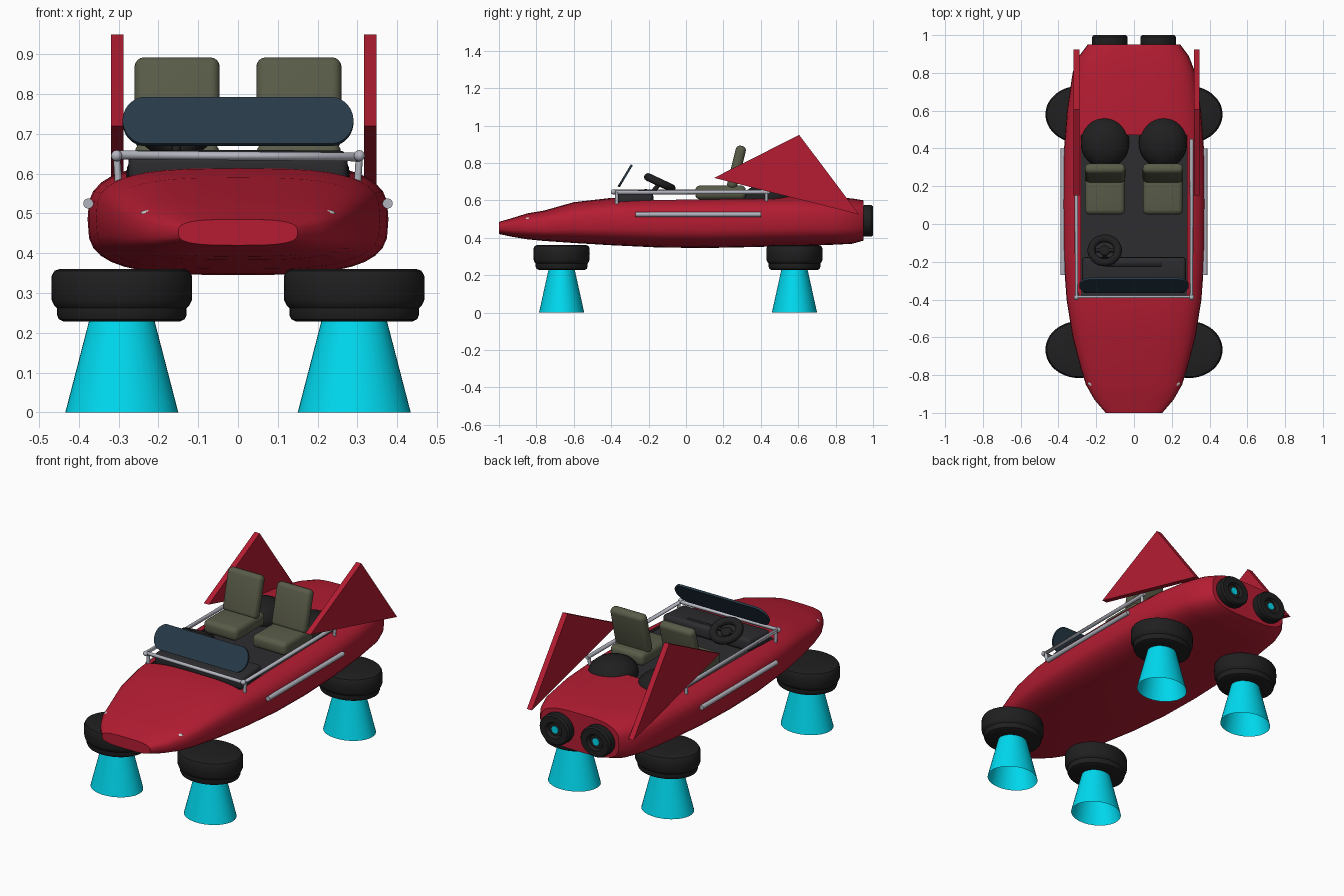
import bpy, bmesh
from math import radians, sin, cos, pi, copysign, atan2
from mathutils import Matrix, Vector

if "Cube" in bpy.data.objects:
    bpy.data.objects.remove(bpy.data.objects["Cube"])


def material(name, rgb):
    m = bpy.data.materials.new(name)
    m.diffuse_color = (*rgb, 1)
    m.use_nodes = True
    m.node_tree.nodes["Principled BSDF"].inputs["Base Color"].default_value = m.diffuse_color
    return m


RED = material("red paint", (0.46, 0.012, 0.032))
DARK = material("black rubber", (0.014, 0.014, 0.015))
TRIM = material("dark interior", (0.026, 0.026, 0.03))
OLIVE = material("olive leather", (0.10, 0.105, 0.065))
CYAN = material("cyan glow", (0.0, 0.70, 0.87))
GLASS = material("blue glass", (0.02, 0.042, 0.065))
CHROME = material("chrome", (0.45, 0.46, 0.52))
WHITE = material("lamp white", (0.8, 0.8, 0.8))


def finish(bm, name, mat, matrix=Matrix()):
    bmesh.ops.recalc_face_normals(bm, faces=bm.faces)
    bm.transform(matrix)
    me = bpy.data.meshes.new(name)
    bm.to_mesh(me)
    bm.free()
    me.materials.append(mat)
    ob = bpy.data.objects.new(name, me)
    bpy.context.collection.objects.link(ob)
    return ob


def place(loc, rx=0.0, scale=(1, 1, 1)):
    return Matrix.Translation(loc) @ Matrix.Rotation(radians(rx), 4, 'X') @ Matrix.Diagonal((*scale, 1))


def box(name, size, loc, mat, bevel=0.0, rx=0.0, segments=4):
    bm = bmesh.new()
    bmesh.ops.create_cube(bm, size=1, matrix=Matrix.Diagonal((*size, 1)))
    if bevel:
        bmesh.ops.bevel(bm, geom=bm.edges[:], offset=bevel, segments=segments, profile=0.5, affect='EDGES')
    return finish(bm, name, mat, place(loc, rx))


def loft(name, rings, mat, caps=True, closed=False, matrix=Matrix()):
    bm = bmesh.new()
    vs = [[bm.verts.new(p) for p in ring] for ring in rings]
    n = len(vs[0])
    pairs = list(zip(vs, vs[1:])) + ([(vs[-1], vs[0])] if closed else [])
    for a, b in pairs:
        for i in range(n):
            bm.faces.new((a[i], a[(i + 1) % n], b[(i + 1) % n], b[i]))
    if caps and not closed:
        bm.faces.new(vs[0])
        bm.faces.new(vs[-1])
    return finish(bm, name, mat, matrix)


def lathe(name, profile, loc, mat, rx=0.0, scale=(1, 1, 1), caps=True, closed=False, n=40):
    rings = [[(r * cos(2 * pi * i / n), r * sin(2 * pi * i / n), z) for i in range(n)] for r, z in profile]
    return loft(name, rings, mat, caps, closed, place(loc, rx, scale))


def ball(name, loc, radii, mat, rx=0.0):
    bm = bmesh.new()
    bmesh.ops.create_uvsphere(bm, u_segments=32, v_segments=16, radius=1)
    return finish(bm, name, mat, place(loc, rx, radii))


def tube(name, points, r, mat):
    cu = bpy.data.curves.new(name, 'CURVE')
    cu.dimensions = '3D'
    cu.bevel_depth, cu.bevel_resolution, cu.use_fill_caps = r, 4, True
    sp = cu.splines.new('POLY')
    sp.points.add(len(points) - 1)
    for p, co in zip(sp.points, points):
        p.co = (*co, 1)
    cu.materials.append(mat)
    ob = bpy.data.objects.new(name, cu)
    bpy.context.collection.objects.link(ob)


# Hull: y, half width, bottom, top of each section
sections = [(-1.0, 0.15, 0.42, 0.485), (-0.93, 0.21, 0.405, 0.505), (-0.85, 0.255, 0.392, 0.53),
            (-0.76, 0.283, 0.383, 0.545), (-0.6, 0.325, 0.372, 0.59), (-0.4, 0.357, 0.36, 0.613),
            (-0.15, 0.375, 0.348, 0.622), (0.1, 0.378, 0.345, 0.625), (0.35, 0.374, 0.35, 0.628),
            (0.6, 0.355, 0.357, 0.628), (0.8, 0.325, 0.363, 0.617), (0.89, 0.29, 0.368, 0.61),
            (0.95, 0.245, 0.385, 0.60)]


def section(y, w, lo, hi, n=36, e=2 / 3.2):
    pts = []
    for i in range(n):
        c, s = cos(2 * pi * i / n), sin(2 * pi * i / n)
        pts.append((w * copysign(abs(c) ** e, c), y, (lo + hi) / 2 + (hi - lo) / 2 * copysign(abs(s) ** e, s)))
    return pts


hull = loft("hull", [section(*s) for s in sections], RED)

# Cockpit recess
cutter = box("cockpit_cutter", (0.56, 0.85, 0.3), (0, 0.045, 0.735), TRIM)
cutter.hide_render = True
mod = hull.modifiers.new("cockpit", 'BOOLEAN')
mod.object, mod.operation, mod.solver = cutter, 'DIFFERENCE', 'EXACT'
mod.material_mode = 'TRANSFER'
bpy.context.view_layer.objects.active = hull
bpy.ops.object.modifier_apply(modifier=mod.name)
bpy.data.objects.remove(cutter)

# Dashboard, instrument bar and steering wheel
box("dashboard", (0.55, 0.19, 0.07), (0, -0.27, 0.618), TRIM, 0.02, rx=4)
box("instrument_bar", (0.29, 0.02, 0.02), (0, -0.215, 0.65), DARK, 0.006)
wheel = [(0.07 + 0.021 * cos(a * pi / 6), 0.021 * sin(a * pi / 6)) for a in range(12)]
lathe("steering_wheel", wheel, (-0.155, -0.14, 0.695), DARK, rx=-25, closed=True)
ball("wheel_hub", (-0.155, -0.14, 0.69), (0.03, 0.03, 0.014), DARK, -25)
box("wheel_spoke", (0.13, 0.016, 0.012), (-0.155, -0.14, 0.692), DARK, rx=-25)
tube("steering_column", [(-0.155, -0.14, 0.69), (-0.155, -0.2, 0.62)], 0.012, DARK)

# Windshield: stadium outline, tilted back
outline = []
for i in range(32):
    a = 2 * pi * (i + 0.5) / 32
    outline.append((copysign(0.232, cos(a)) + 0.058 * cos(a), 0.069 * sin(a)))
loft("windshield", [[(x, d, z) for x, z in outline] for d in (-0.006, 0.006)], GLASS,
     matrix=place((0, -0.325, 0.731), -31))

# Seats and the dark domes behind them
for side, s in (("left", -1), ("right", 1)):
    x = 0.153 * s
    box(side + "_seat_cushion", (0.212, 0.27, 0.075), (x, 0.185, 0.642), OLIVE, 0.026)
    box(side + "_seat_back", (0.214, 0.055, 0.235), (x, 0.27, 0.777), OLIVE, 0.024, rx=-14)
    ball(side + "_rear_dome", (x, 0.43, 0.60), (0.128, 0.135, 0.085), DARK)

# Rail around the cockpit, side trims
tube("cockpit_rail", [(-0.305, 0.45, 0.645), (-0.305, -0.385, 0.647),
                      (0.305, -0.385, 0.642), (0.305, 0.45, 0.645)], 0.011, CHROME)
for s in (-1, 1):
    ball("rail_corner", (0.305 * s, -0.388, 0.645), (0.014, 0.014, 0.014), CHROME)
    for y in (-0.37, 0.43):
        tube("rail_post", [(0.3 * s, y, 0.57), (0.305 * s, y, 0.645)], 0.009, CHROME)
    tube("side_trim", [(0.376 * s, -0.27, 0.525), (0.376 * s, 0.4, 0.525)], 0.013, CHROME)

# Tail fins
fin = [(0.15, 0.72), (0.605, 0.95), (0.925, 0.525)]
for name, x0 in (("left_fin", -0.319), ("right_fin", 0.317)):
    loft(name, [[(x, y, z) for y, z in fin] for x in (x0, x0 + 0.031)], RED)

# Hover pods with open glowing cones
pod = [(0.06, 0.228), (0.145, 0.228), (0.158, 0.234), (0.163, 0.245), (0.163, 0.262), (0.17, 0.269),
       (0.176, 0.282), (0.177, 0.315), (0.176, 0.344), (0.169, 0.356), (0.157, 0.36), (0.06, 0.36)]
for yname, y in (("front", -0.665), ("rear", 0.58)):
    for side, s in (("left", -1), ("right", 1)):
        tag = f"{yname}_{side}"
        lathe(tag + "_hover_pod", pod, (0.292 * s, y, 0), DARK, scale=(1, 0.85, 1))
        lathe(tag + "_hover_beam", [(0.142, 0), (0.081, 0.235)], (0.292 * s, y, 0), CYAN,
              scale=(1, 0.85, 1), caps=False)

# Rear thrusters and headlights
nozzle = [(0.085, -0.03), (0.094, 0.005), (0.094, 0.04), (0.086, 0.05), (0.05, 0.05), (0.04, 0.035), (0.018, 0.035)]
for side, s in (("left", -1), ("right", 1)):
    lathe(side + "_thruster", nozzle, (0.128 * s, 0.95, 0.49), DARK, rx=-90, scale=(1, 0.9, 1))
    lathe(side + "_thruster_glow", [(0.02, 0.03), (0.02, 0.04)], (0.128 * s, 0.95, 0.49), CYAN, rx=-90)
    lamp = ball(side + "_headlight", (0, 0, 0), (0.04, 0.016, 0.012), WHITE)
    lamp.location = (0.207 * s, -0.855, 0.496)
    lamp.rotation_euler = (radians(20), radians(-8 * s), radians(22 * s))

# Smooth shading with sharp edges kept
for ob in bpy.context.scene.objects:
    ob.select_set(ob.type == 'MESH')
bpy.context.view_layer.objects.active = hull
bpy.ops.object.shade_smooth_by_angle(angle=radians(35))
